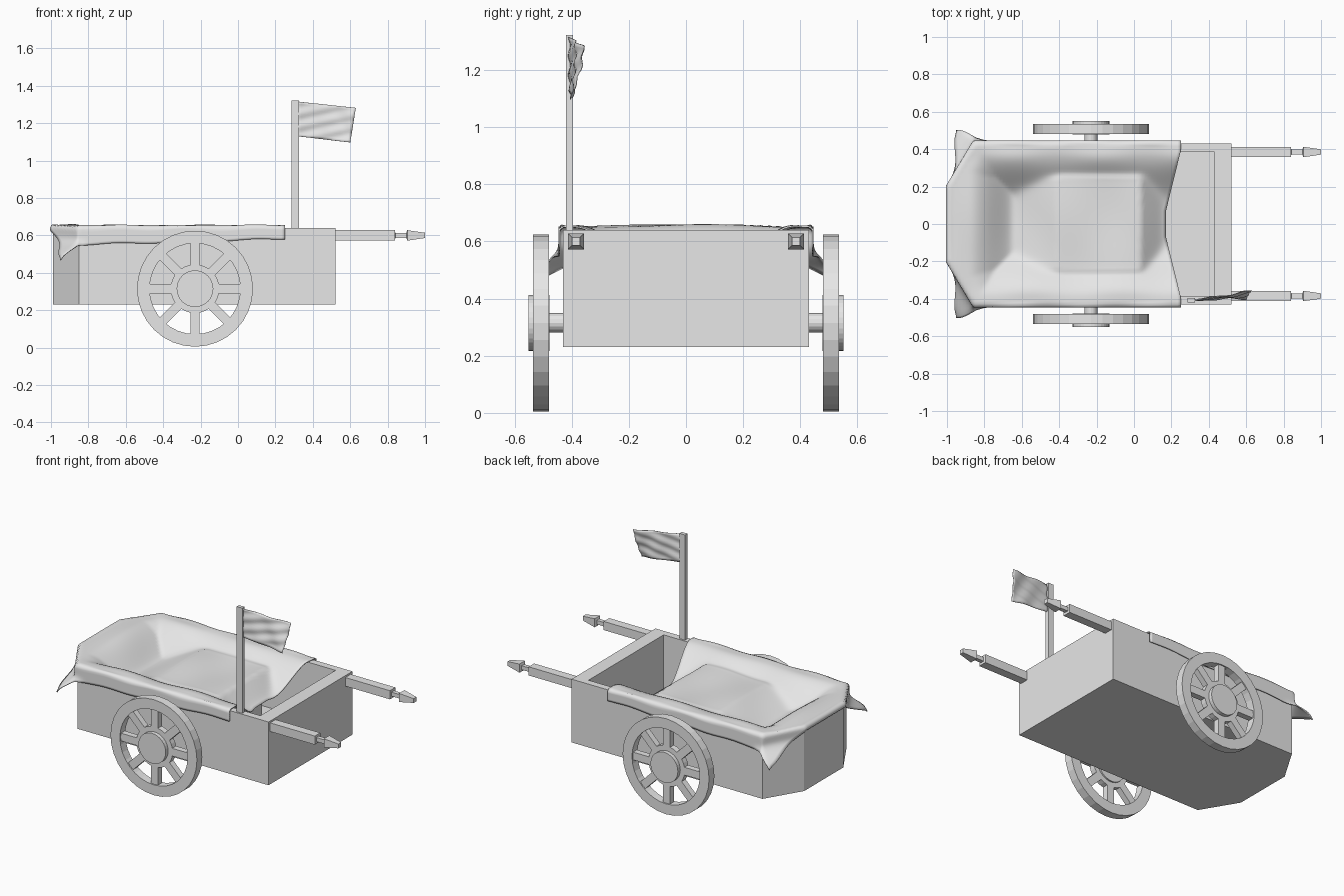
import bpy, bmesh, math
from mathutils import Vector

old = bpy.data.objects.get("Cube")
if old:
    bpy.data.objects.remove(old, do_unlink=True)

grey = bpy.data.materials.new("light_grey")
grey.use_nodes = True
grey.diffuse_color = (0.8, 0.8, 0.8, 1)
grey.node_tree.nodes["Principled BSDF"].inputs["Base Color"].default_value = (0.8, 0.8, 0.8, 1)


def finish(name, bm, smooth=False):
    bmesh.ops.recalc_face_normals(bm, faces=bm.faces[:])
    mesh = bpy.data.meshes.new(name)
    bm.to_mesh(mesh)
    bm.free()
    mesh.materials.append(grey)
    for p in mesh.polygons:
        p.use_smooth = smooth
    obj = bpy.data.objects.new(name, mesh)
    bpy.context.scene.collection.objects.link(obj)
    return obj


def loft(name, loops, closed=False):
    """Skin equal-length loops; cap the ends, or join last to first."""
    bm = bmesh.new()
    rows = [[bm.verts.new(co) for co in loop] for loop in loops]
    n = len(rows[0])
    pairs = list(zip(rows, rows[1:])) + ([(rows[-1], rows[0])] if closed else [])
    for a, b in pairs:
        for i in range(n):
            j = (i + 1) % n
            bm.faces.new((a[i], a[j], b[j], b[i]))
    if not closed:
        bm.faces.new(rows[0])
        bm.faces.new(rows[-1])
    return finish(name, bm)


def sheet(name, nu, nv, func, thickness):
    """Smooth surface from func(u, v), with u and v from 0 to 1."""
    bm = bmesh.new()
    rows = [[bm.verts.new(func(i / nu, j / nv)) for j in range(nv + 1)] for i in range(nu + 1)]
    for a, b in zip(rows, rows[1:]):
        for j in range(nv):
            bm.faces.new((a[j], a[j + 1], b[j + 1], b[j]))
    obj = finish(name, bm, True)
    solid = obj.modifiers.new("thickness", 'SOLIDIFY')
    solid.thickness = thickness
    solid.offset = 0
    return obj


def box(name, lo, hi):
    (x0, y0, z0), (x1, y1, z1) = lo, hi
    return loft(name, [[(x0, y0, z), (x1, y0, z), (x1, y1, z), (x0, y1, z)] for z in (z0, z1)])


def ease(t):
    t = max(0.0, min(1.0, t))
    return t * t * (3 - 2 * t)


# Cart body: hollow tub with a chamfered back
def plan(half):
    return half + [(x, -y) for x, y in reversed(half)]


OUTER = plan([(0.52, 0.43), (-0.85, 0.43), (-0.988, 0.2)])
INNER = plan([(0.43, 0.385), (-0.825, 0.385), (-0.935, 0.18)])
loft("cart_body", [[(x, y, z) for x, y in pts] for pts, z in
                   ((OUTER, 0.23), (OUTER, 0.64), (INNER, 0.64), (INNER, 0.27))])
box("cargo_box", (-0.38, -0.23, 0.27), (0.01, 0.23, 0.57))


# Canvas cover: sags inside the walls, rests on the cargo, hangs over the rim
def nearest_rim(p):
    best = None
    for i, a in enumerate(OUTER):
        a, b = Vector(a), Vector(OUTER[(i + 1) % len(OUTER)])
        t = max(0, min(1, (p - a).dot(b - a) / (b - a).length_squared))
        q = a + (b - a) * t
        if best is None or (p - q).length < (p - best).length:
            best = q
    return best


def outside(x, y):
    chamfer = (-0.85 - x) * 0.857 + (abs(y) - 0.43) * 0.515
    return max(abs(y) - 0.43, -0.988 - x, chamfer) > 0


def inside_height(x, y):
    ay = abs(y)
    inset = min(0.385 - ay, x + 0.88, ((x + 0.825) * 0.88 + (0.385 - ay) * 0.47))
    sag = 0.652 - 0.16 * ease(inset / 0.3)
    dx = max(-0.38 - x, 0) * 0.45 + max(x - 0.02, 0)
    gap = math.hypot(dx, max(ay - 0.23, 0) * 0.8)
    rest = 0.605 - 0.9 * max(0, gap - 0.015)
    # soft maximum of the sagging cloth and the supported cloth
    k = 0.012
    z = k * math.log(math.exp(sag / k) + math.exp(rest / k))
    ripple = 0.006 * math.sin(13 * x + 2 * y) * math.sin(9 * y + 1)
    return min(z, 0.656) + ripple * ease((0.43 - ay) / 0.1)


def canvas(u, v):
    s = 2 * v - 1
    half = 0.555 - 0.04 * u
    y = s * half
    front = 0.17 + 0.08 * max(0, min(1, (abs(y) - 0.07) / 0.32))
    x = -1.025 + u * (front + 1.025)
    if not outside(x, y):
        return (x, y, inside_height(x, y))
    p = Vector((x, y))
    q = nearest_rim(p)
    d = (p - q).length
    n = (p - q) / max(d, 1e-6)
    # the rear corners flare out into loose ears
    flare = 0.5 * d * ease((d - 0.07) / 0.12) * ease((-0.78 - x) / 0.1)
    q = q + n * (min(d, 0.014) + flare)
    return (q.x, q.y, 0.652 - 0.9 * max(0, d - 0.006) + 0.004 * math.sin(17 * x))


sheet("canvas_cover", 72, 72, canvas, 0.006)


# Wheels
def ring(name, side, r0, r1, y0, y1, segs=32):
    loops = []
    for i in range(segs):
        a = 2 * math.pi * i / segs
        c, s = math.cos(a), math.sin(a)
        loops.append([(-0.23 + r * c, side * y, 0.315 + r * s)
                      for r, y in ((r0, y0), (r1, y0), (r1, y1), (r0, y1))])
    return loft(name, loops, True)


def disc(name, side, r, y0, y1, segs=32):
    angles = [2 * math.pi * i / segs for i in range(segs)]
    return loft(name, [[(-0.23 + r * math.cos(a), side * y, 0.315 + r * math.sin(a))
                        for a in angles] for y in (y0, y1)])


for side, label in ((1, "back"), (-1, "front")):
    ring(label + "_wheel_rim", side, 0.243, 0.31, 0.48, 0.535)
    disc(label + "_wheel_collar", side, 0.13, 0.488, 0.527)
    disc(label + "_wheel_hub", side, 0.098, 0.478, 0.552)
    disc(label + "_axle", side, 0.034, 0.42, 0.485, 16)
    for k in range(8):
        a = k * math.pi / 4
        along = Vector((math.cos(a), 0, math.sin(a)))
        across = Vector((-math.sin(a), 0, math.cos(a))) * 0.025
        centre = Vector((-0.23, 0, 0.315))
        loft(f"{label}_wheel_spoke_{k + 1}", [
            [centre + along * r + across * w + Vector((0, side * y, 0))
             for w, y in ((-1, 0.488), (1, 0.488), (1, 0.527), (-1, 0.527))]
            for r in (0.12, 0.25)])

# Shafts with pointed ends
SHAFT = [(0.51, 0.028), (0.84, 0.028), (0.841, 0.013), (0.9, 0.013), (0.905, 0.028), (1.0, 0.014)]
for side, label in ((1, "left"), (-1, "right")):
    loft(label + "_shaft", [[(x, side * 0.385 + a * r, 0.6 + b * r)
                             for a, b in ((-1, -1), (1, -1), (1, 1), (-1, 1))] for x, r in SHAFT])

# Flag on a pole
box("flag_pole", (0.285, -0.42, 0.63), (0.325, -0.396, 1.322))


def flag(u, v):
    x = 0.322 + u * (0.278 + 0.03 * v)
    z = 1.13 + 0.185 * v - 0.033 * u
    y = -0.408 + u * (0.012 + 0.038 * v)
    y += 0.006 * math.sin(11 * u + 5 * v) * u + 0.004 * math.sin(17 * v - 9 * u)
    return (x, y, z)


sheet("flag_cloth", 20, 14, flag, 0.003)
